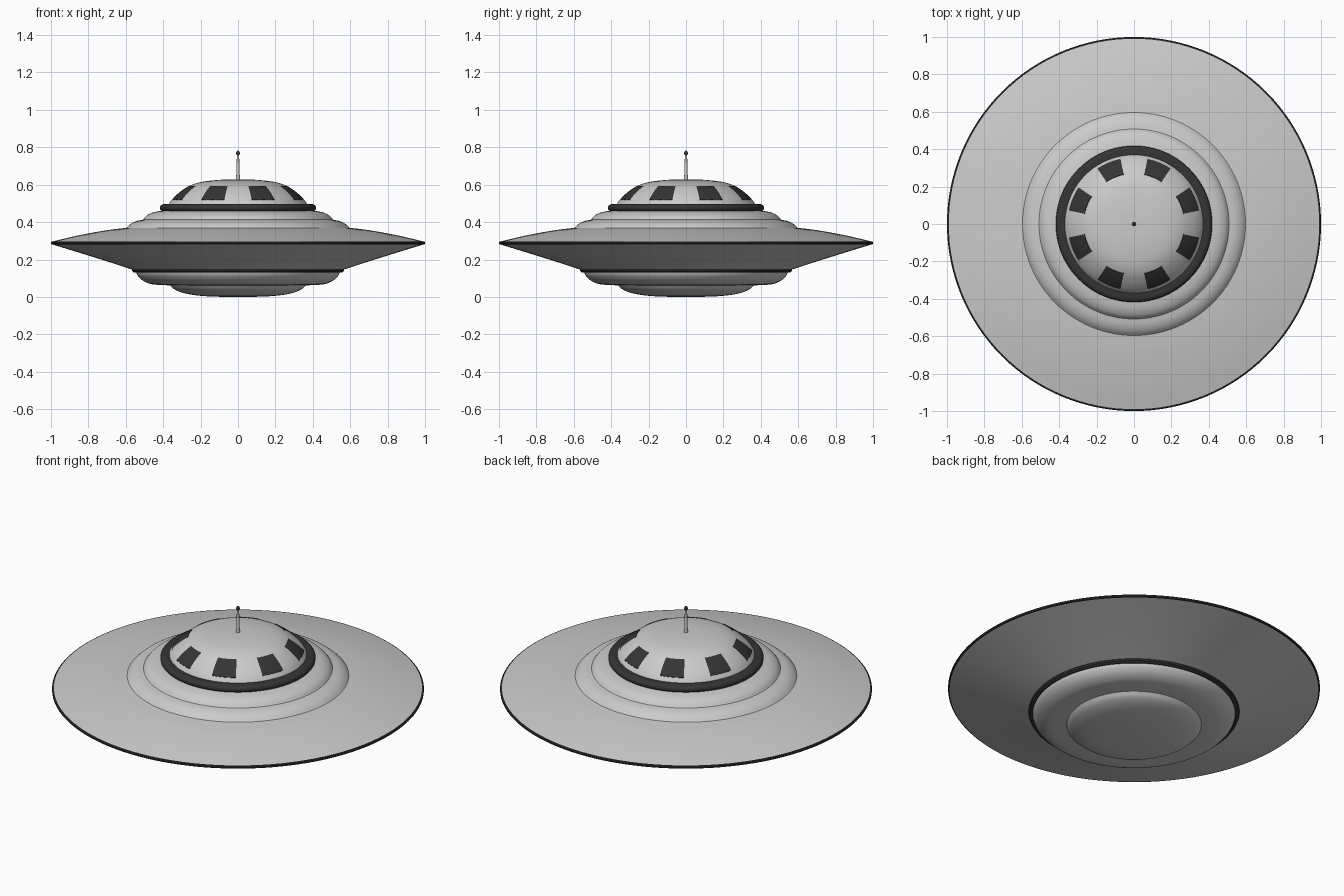
import bpy, bmesh, math

if "Cube" in bpy.data.objects:
    bpy.data.objects.remove(bpy.data.objects["Cube"])

SEG = 128


def material(name, v):
    m = bpy.data.materials.new(name)
    m.diffuse_color = (v, v, v, 1)
    m.use_nodes = True
    m.node_tree.nodes["Principled BSDF"].inputs["Base Color"].default_value = m.diffuse_color
    return m


DARK = material("dark_trim", 0.035)


def smooth_curve(pts, steps=5):
    """Catmull-Rom interpolation through a few (radius, height) points."""
    ends = [tuple(2 * a - b for a, b in zip(pts[0], pts[1]))]
    tail = [tuple(2 * a - b for a, b in zip(pts[-1], pts[-2]))]
    p = ends + list(pts) + tail
    out = []
    for i in range(1, len(p) - 2):
        for s in range(steps):
            t = s / steps
            out.append(tuple(
                0.5 * (2 * b + (c - a) * t + (2 * a - 5 * b + 4 * c - d) * t * t
                       + (3 * b - a - 3 * c + d) * t ** 3)
                for a, b, c, d in zip(p[i - 1], p[i], p[i + 1], p[i + 2])))
    out.append(pts[-1])
    return out


def lathe(name, prof, mat=None, a0=0.0, a1=2 * math.pi, seg=SEG):
    """Spin a profile (listed upward along the outside) around z."""
    full = a1 - a0 > 6.28
    bm = bmesh.new()
    cols = []
    for i in range(seg if full else seg + 1):
        a = a0 + (a1 - a0) * i / seg
        cols.append([bm.verts.new((r * math.cos(a), r * math.sin(a), z)) for r, z in prof])
    for i in range(seg):
        c, d = cols[i], cols[(i + 1) % len(cols)]
        for j in range(len(prof) - 1):
            bm.faces.new((c[j], d[j], d[j + 1], c[j + 1]))
    bmesh.ops.remove_doubles(bm, verts=bm.verts, dist=1e-5)
    me = bpy.data.meshes.new(name)
    bm.to_mesh(me)
    bm.free()
    ob = bpy.data.objects.new(name, me)
    bpy.context.collection.objects.link(ob)
    if mat:
        me.materials.append(mat)
    bpy.ops.object.select_all(action='DESELECT')
    ob.select_set(True)
    bpy.context.view_layer.objects.active = ob
    bpy.ops.object.shade_smooth_by_angle(angle=math.radians(30))
    return ob


# Underside: belly plate and stepped ring
lathe("belly", smooth_curve([(0, 0), (0.1, 0.001), (0.2, 0.006), (0.28, 0.018),
                             (0.335, 0.038), (0.362, 0.062)]))
lathe("lower_step", smooth_curve([(0.362, 0.062), (0.42, 0.064), (0.47, 0.07),
                                  (0.51, 0.088), (0.535, 0.112), (0.545, 0.132)]))
lathe("lower_trim_ring", [(0.535, 0.130), (0.555, 0.130), (0.564, 0.136),
                          (0.567, 0.144), (0.565, 0.150)], DARK)

# Saucer disc with dark rim
lathe("hull_lower", smooth_curve([(0.555, 0.143), (0.7, 0.190), (0.85, 0.237), (0.994, 0.281)]))
lathe("hull_rim", [(0.990, 0.280), (0.996, 0.281), (1.0, 0.285), (1.0, 0.292),
                   (0.996, 0.296), (0.990, 0.297)], DARK)
lathe("hull_upper", smooth_curve([(0.994, 0.296), (0.85, 0.330), (0.7, 0.357), (0.595, 0.370)]))

# Upper steps leading to the cabin
lathe("upper_step_outer", smooth_curve([(0.598, 0.368), (0.575, 0.390), (0.545, 0.405),
                                        (0.508, 0.413)]))
lathe("upper_step_inner", smooth_curve([(0.508, 0.413), (0.490, 0.434), (0.460, 0.450),
                                        (0.42, 0.459), (0.38, 0.462)]))

# Dark collar around the dome
collar = [(0.392 + 0.026 * math.cos(t), 0.476 + 0.021 * math.sin(t))
          for t in [math.radians(-90 + 15 * k) for k in range(13)]]
lathe("dome_collar", collar + [(0.365, 0.497)], DARK)

# Dome
dome = smooth_curve([(0.374, 0.490), (0.350, 0.524), (0.312, 0.560), (0.262, 0.593),
                     (0.2, 0.614), (0.1, 0.626), (0, 0.628)], 8)
lathe("dome", dome)

# Eight windows following the dome surface
pane = [(r + 0.0018, z + 0.0024) for r, z in dome if 0.266 < r < 0.354]
pane = [(pane[0][0] - 0.003, pane[0][1] - 0.004)] + pane + [(pane[-1][0] - 0.003, pane[-1][1] - 0.004)]
for k in range(8):
    a = math.radians(22.5 + 45 * k)
    w = math.radians(10.8)
    lathe(f"window_{k + 1}", pane, DARK, a - w, a + w, 10)

# Antenna with dark tip
lathe("antenna", [(0.011, 0.622), (0.009, 0.66), (0.006, 0.762), (0, 0.762)], seg=16)
tip = [(0.010 * math.sin(t), 0.769 - 0.013 * math.cos(t))
       for t in [math.pi * k / 10 for k in range(11)]]
lathe("antenna_tip", tip, DARK, seg=16)
